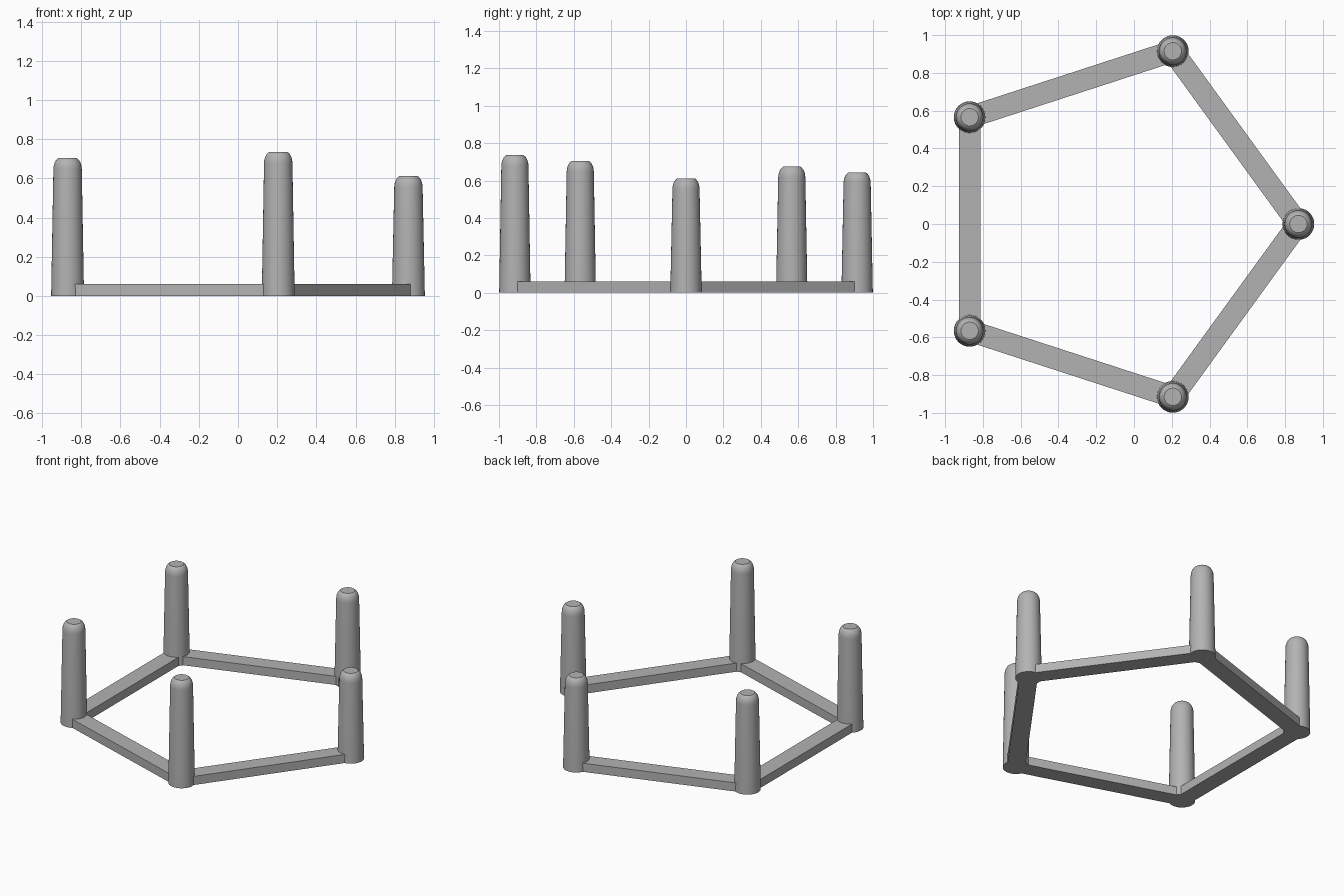
import bpy
import bmesh
from math import cos, sin, pi, radians

if "Cube" in bpy.data.objects:
    bpy.data.objects.remove(bpy.data.objects["Cube"], do_unlink=True)

SIDES = 5
RADIUS = 0.962                                   # pentagon centre to peg axis
CENTRE_X = -RADIUS * (1 - cos(pi / SIDES)) / 2   # centres the bounds on x = 0
BAR_WIDTH, BAR_HEIGHT = 0.115, 0.06
BASE_R, SHOULDER_R, TIP_R = 0.084, 0.0725, 0.046
CAP_HEIGHT = 0.058
SEGMENTS = 48

grey = bpy.data.materials.new("plain grey")
grey.use_nodes = True
colour = (0.45, 0.45, 0.45, 1)
grey.diffuse_color = colour
grey.node_tree.nodes["Principled BSDF"].inputs["Base Color"].default_value = colour


def make_object(name, bm):
    bmesh.ops.recalc_face_normals(bm, faces=bm.faces)
    mesh = bpy.data.meshes.new(name)
    bm.to_mesh(mesh)
    bm.free()
    mesh.materials.append(grey)
    obj = bpy.data.objects.new(name, mesh)
    bpy.context.collection.objects.link(obj)
    return obj


def ring(bm, radius, z, count):
    return [bm.verts.new((radius * cos(2 * pi * i / count),
                          radius * sin(2 * pi * i / count), z)) for i in range(count)]


def bridge(bm, a, b):
    for i in range(len(a)):
        j = (i + 1) % len(a)
        bm.faces.new((a[i], a[j], b[j], b[i]))


# Mitred five-sided base frame
bm = bmesh.new()
mitre = BAR_WIDTH / 2 / cos(pi / SIDES)
outer, inner = RADIUS + mitre, RADIUS - mitre
loops = [ring(bm, r, z, SIDES) for r, z in
         ((outer, 0), (outer, BAR_HEIGHT), (inner, BAR_HEIGHT), (inner, 0))]
for k in range(4):
    bridge(bm, loops[k], loops[(k + 1) % 4])
make_object("base_frame", bm).location.x = CENTRE_X


# Tapered pegs with rounded shoulders and flat tips, rising in equal steps
def make_peg(name, height):
    profile = [(BASE_R, 0)]
    for k in range(7):
        a = radians(12 * k)
        t = (1 - cos(a)) / (1 - cos(radians(72)))
        profile.append((SHOULDER_R + (TIP_R - SHOULDER_R) * t,
                        height - CAP_HEIGHT * (1 - sin(a) / sin(radians(72)))))
    bm = bmesh.new()
    loops = [ring(bm, r, z, SEGMENTS) for r, z in profile]
    for a, b in zip(loops, loops[1:]):
        bridge(bm, a, b)
    bm.faces.new(loops[0])
    bm.faces.new(loops[-1])
    return make_object(name, bm)


names = ("right_point_peg", "back_peg", "back_corner_peg", "front_corner_peg", "front_peg")
for i, name in enumerate(names):
    peg = make_peg(name, 0.612 + 0.0308 * i)
    angle = 2 * pi * i / SIDES
    peg.location = (CENTRE_X + RADIUS * cos(angle), RADIUS * sin(angle), 0)
    bpy.ops.object.select_all(action="DESELECT")
    peg.select_set(True)
    bpy.context.view_layer.objects.active = peg
    bpy.ops.object.shade_smooth_by_angle(angle=radians(30))
